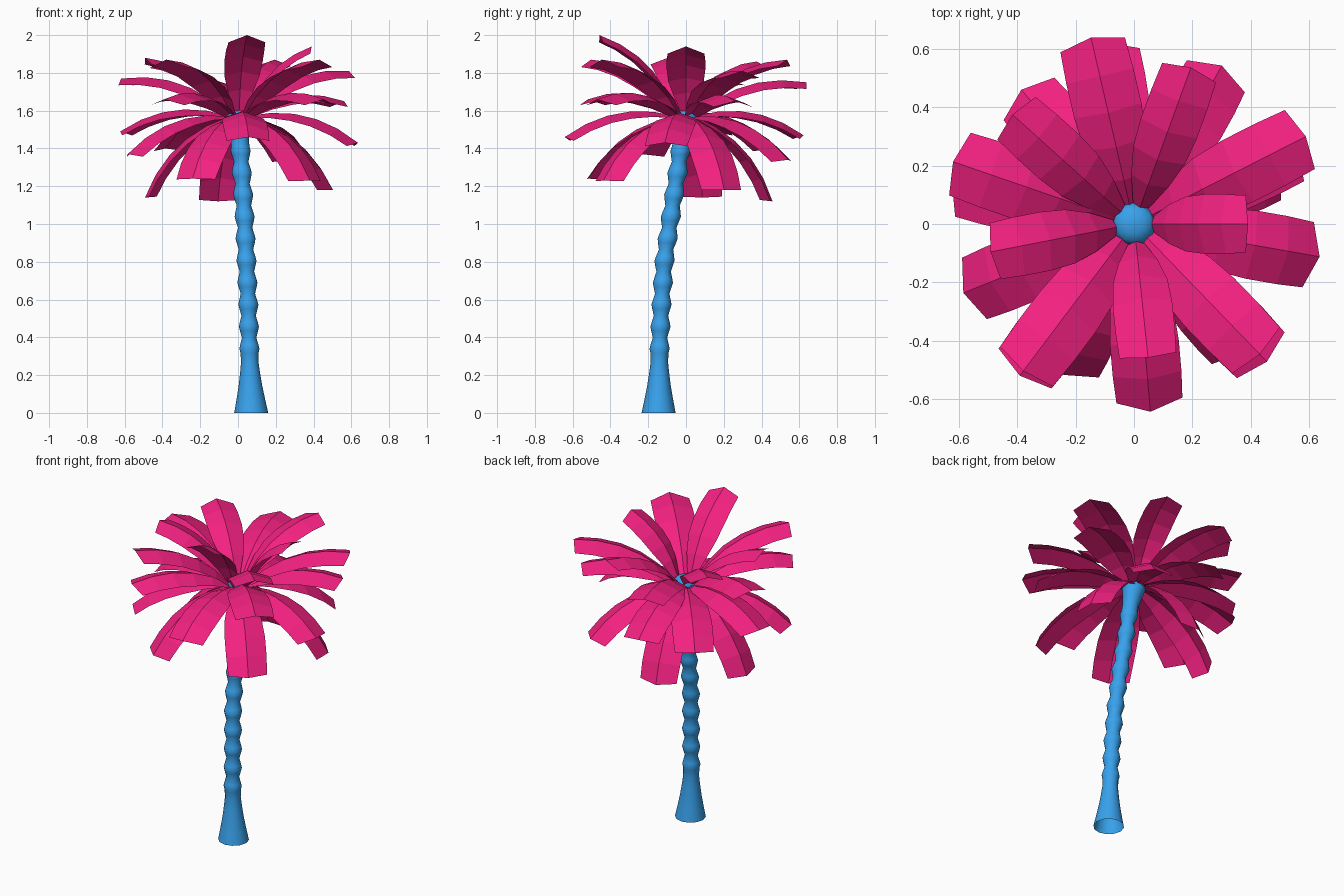
import bpy, bmesh, math
from mathutils import Vector

if "Cube" in bpy.data.objects:
    bpy.data.objects.remove(bpy.data.objects["Cube"])


def material(name, rgb):
    m = bpy.data.materials.new(name)
    m.diffuse_color = (*rgb, 1)
    m.use_nodes = True
    m.node_tree.nodes["Principled BSDF"].inputs["Base Color"].default_value = m.diffuse_color
    return m


def make(name, bm, mat, smooth):
    me = bpy.data.meshes.new(name)
    bm.to_mesh(me)
    bm.free()
    for p in me.polygons:
        p.use_smooth = smooth
    me.materials.append(mat)
    ob = bpy.data.objects.new(name, me)
    bpy.context.collection.objects.link(ob)
    return ob


blue = material("trunk_blue", (0.04, 0.36, 0.84))
pink = material("leaf_pink", (0.9, 0.015, 0.22))

# Leaning trunk: centre line (z, x, y), interpolated
PATH = [(0, .07, -.145), (.35, .06, -.14), (.57, .055, -.13), (.8, .045, -.115),
        (1.04, .035, -.08), (1.27, .02, -.045), (1.42, .012, -.025), (1.56, 0, 0), (1.7, 0, 0)]


def centre(z):
    for (z0, x0, y0), (z1, x1, y1) in zip(PATH, PATH[1:]):
        if z <= z1:
            t = (z - z0) / (z1 - z0)
            return x0 + (x1 - x0) * t, y0 + (y1 - y0) * t


# Flared foot, then ringed bulges, then a wider rounded head
profile = [(0, .09), (.07, .076), (.14, .063), (.21, .053), (.27, .046)]
STEP = .1165
for i in range(10):
    z = .34 + i * STEP
    profile += [(z - .022, .048), (z, .053), (z + .022, .048), (z + STEP / 2, .038)]
profile[-1] = (1.45, .048)
profile += [(1.5, .056), (1.55, .068), (1.585, .073), (1.605, .06), (1.618, .035)]

SIDES = 12
bm = bmesh.new()
rings = []
for z, r in profile:
    cx, cy = centre(z)
    rings.append([bm.verts.new((cx + r * math.cos(math.tau * k / SIDES),
                                cy + r * math.sin(math.tau * k / SIDES), z))
                  for k in range(SIDES)])
for a, b in zip(rings, rings[1:]):
    for k in range(SIDES):
        n = (k + 1) % SIDES
        bm.faces.new((a[k], a[n], b[n], b[k]))
top = bm.verts.new((0, 0, 1.622))
for k in range(SIDES):
    bm.faces.new((rings[-1][k], rings[-1][(k + 1) % SIDES], top))
make("trunk", bm, blue, True)


# Arched leaf with a raised middle crease, ending at radius r and height z
def frond(name, azimuth, r, z, width, root):
    a = math.radians(azimuth)
    out = Vector((math.cos(a), math.sin(a), 0))
    side = Vector((-math.sin(a), math.cos(a), 0))
    up = Vector((0, 0, 1))
    r0, z0 = root
    dr, dz = r - r0, z - z0
    bulge = .12
    bm = bmesh.new()
    rows = []
    for t, w in ((0, .28), (.2, .66), (.4, .92), (.6, 1), (.8, 1), (1, .96)):
        half = w * width
        b = 4 * bulge * t * (1 - t)
        mid = out * (r0 + dr * t - dz * b) + up * (z0 + dz * t + dr * b)
        k = 4 * bulge * (1 - 2 * t)
        tang = (out * (dr - dz * k) + up * (dz + dr * k)).normalized()
        norm = tang.cross(side)
        edge = mid - norm * (.34 * half) - tang * (.02 if t == 1 else 0)
        rows.append([bm.verts.new(p) for p in (edge - side * half, mid, edge + side * half)])
    for p, q in zip(rows, rows[1:]):
        for i in (0, 1):
            bm.faces.new((p[i], q[i], q[i + 1], p[i + 1]))
    make(name, bm, pink, False)


# Five layers of five fronds, steepest first: (azimuth, tip radius, tip height)
LAYERS = {
    "upper": [(0, .39, 1.94), (70, .57, 1.87), (138, .56, 1.86), (191, .5, 1.88), (276, .46, 2.0)],
    "raised": [(27, .66, 1.81), (103, .655, 1.75), (161, .655, 1.77), (233, .63, 1.87),
               (314, .62, 1.87)],
    "level": [(25, .62, 1.65), (99, .63, 1.47), (167, .64, 1.49), (233, .65, 1.66),
              (314, .655, 1.66)],
    "drooping": [(61, .62, 1.34), (130, .6, 1.4), (202, .63, 1.37), (275, .645, 1.46),
                 (350, .645, 1.43)],
    "low": [(22, .54, 1.18), (103, .47, 1.12), (170, .5, 1.14), (245, .57, 1.24), (311, .58, 1.23)],
}
for layer, fronds in LAYERS.items():
    wide = .102 if layer == "upper" else .118
    root = (.06, 1.6) if layer == "upper" else (.045, 1.57)
    for i, f in enumerate(fronds):
        frond(f"{layer}_frond_{i + 1}", *f, wide, root)
